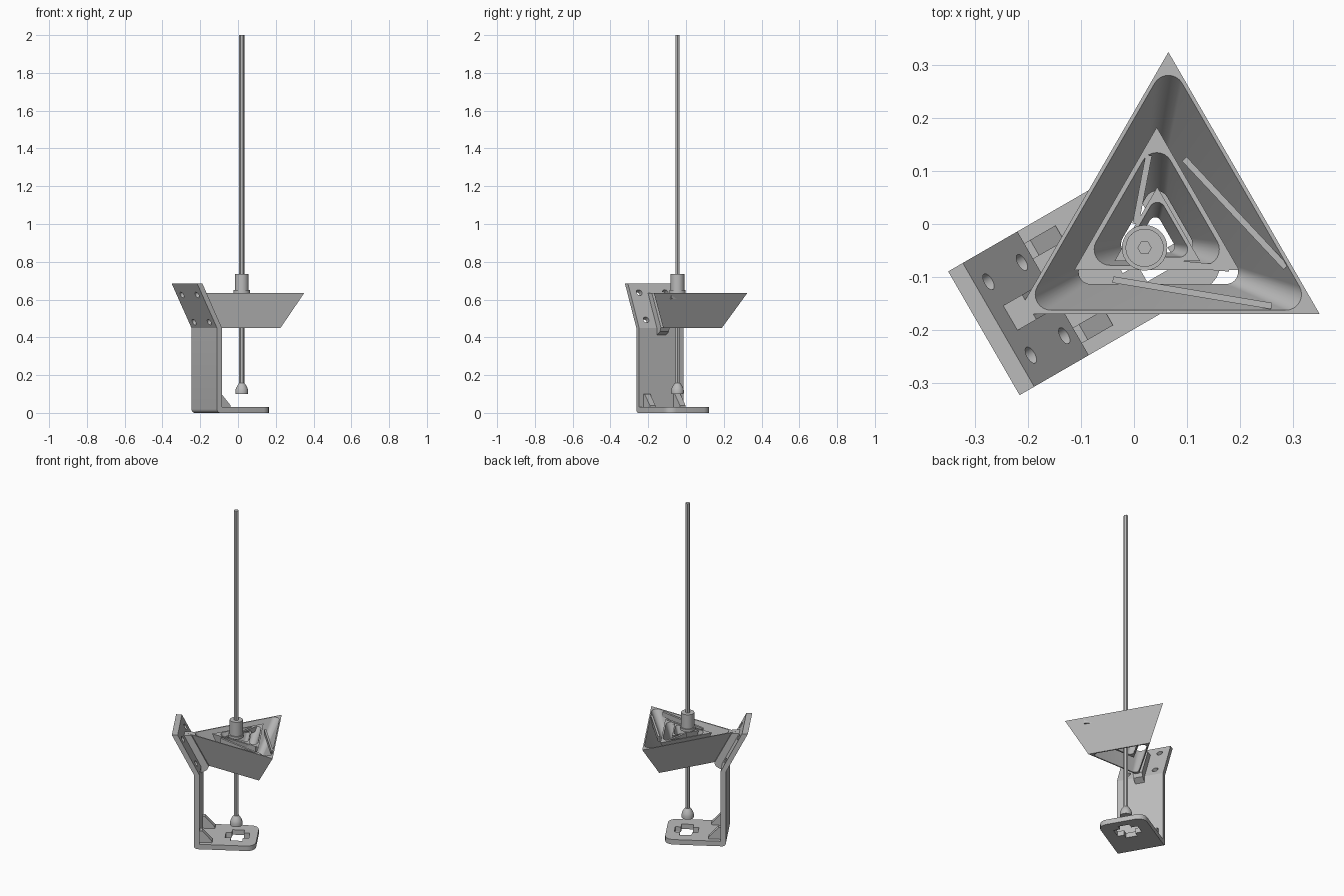
import bpy, bmesh
from math import radians, cos, sin, pi
from mathutils import Matrix, Vector

cube = bpy.data.objects.get("Cube")
if cube:
    bpy.data.objects.remove(cube, do_unlink=True)

grey = bpy.data.materials.new("plain_grey")
grey.use_nodes = True
colour = (0.5, 0.5, 0.5, 1)
grey.diffuse_color = colour
grey.node_tree.nodes["Principled BSDF"].inputs["Base Color"].default_value = colour

TURN = Matrix.Rotation(radians(30), 4, 'Z')   # the bracket faces along this turned axis
MID = -0.037                                  # bracket centre line, sideways
HALF = 0.135                                  # half of the bracket width
RIM = 0.635                                   # height of the tray rim


def finish(name, bm, smooth=False):
    bmesh.ops.recalc_face_normals(bm, faces=bm.faces)
    mesh = bpy.data.meshes.new(name)
    bm.to_mesh(mesh)
    bm.free()
    mesh.materials.append(grey)
    ob = bpy.data.objects.new(name, mesh)
    bpy.context.collection.objects.link(ob)
    if smooth:
        activate(ob)
        bpy.ops.object.shade_smooth_by_angle(angle=radians(35))
    return ob


def activate(ob):
    bpy.ops.object.select_all(action='DESELECT')
    ob.select_set(True)
    bpy.context.view_layer.objects.active = ob


def loft(lower, upper):
    """Closed solid between two matching loops."""
    bm = bmesh.new()
    a = [bm.verts.new(p) for p in lower]
    b = [bm.verts.new(p) for p in upper]
    bm.faces.new(a)
    bm.faces.new(b)
    for i in range(len(a)):
        j = (i + 1) % len(a)
        bm.faces.new((a[i], a[j], b[j], b[i]))
    return bm


def slab(profile, centre, half):
    """Side profile (along, up) extruded across the bracket."""
    return loft([(u, centre - half, z) for u, z in profile],
                [(u, centre + half, z) for u, z in profile])


def cut(ob, cutter):
    cutter.hide_render = True
    mod = ob.modifiers.new("cut", 'BOOLEAN')
    mod.operation = 'DIFFERENCE'
    mod.solver = 'EXACT'
    mod.object = cutter
    activate(ob)
    bpy.ops.object.modifier_apply(modifier=mod.name)
    bpy.data.objects.remove(cutter, do_unlink=True)


def triangle(centre, size, z, radius=0.0):
    """Triangle loop pointing to +y, with optional rounded corners."""
    pts = []
    for k in range(3):
        a = pi / 2 + k * 2 * pi / 3
        d = size - 2 * radius
        x, y = centre[0] + d * cos(a), centre[1] + d * sin(a)
        if not radius:
            pts.append((x, y, z))
            continue
        for s in range(9):
            t = a + (s / 8 - 0.5) * 2 * pi / 3
            pts.append((x + radius * cos(t), y + radius * sin(t), z))
    return pts


def funnel(name, top, bottom, top_size, bottom_size, z_top, z_low, wall, radius):
    """Three-sided sloping tray with a rounded opening right through it."""
    body = finish(name, loft(triangle(bottom, bottom_size, z_low),
                             triangle(top, top_size, z_top)))
    top, bottom = Vector(top), Vector(bottom)
    ends = []
    for t in (-0.1, 1.1):
        c = bottom.lerp(top, t)
        size = bottom_size + (top_size - bottom_size) * t - 2 * wall
        ends.append(triangle(c, size, z_low + (z_top - z_low) * t,
                             radius * (0.75 + 0.25 * t)))
    cut(body, finish(name + "_cutter", loft(*ends)))
    activate(body)
    bpy.ops.object.shade_smooth_by_angle(angle=radians(25))


def rib(name, start, end, top=RIM - 0.003, depth=0.03, width=0.012):
    a, b = Vector(start), Vector(end)
    bm = bmesh.new()
    bmesh.ops.create_cube(bm, size=1)
    d = b - a
    mid = (a + b) / 2
    bm.transform(Matrix.Translation((mid.x, mid.y, top - depth / 2))
                 @ Matrix.Rotation(Vector((1, 0)).angle_signed(d) * -1, 4, 'Z')
                 @ Matrix.Diagonal((d.length, width, depth, 1)))
    finish(name, bm)


def lathe(name, centre, profile, sides=32, smooth=True):
    bm = bmesh.new()
    rings = [[bm.verts.new((centre[0] + r * cos(2 * pi * i / sides),
                            centre[1] + r * sin(2 * pi * i / sides), z))
              for i in range(sides)] for r, z in profile]
    bm.faces.new(rings[0])
    bm.faces.new(rings[-1])
    for a, b in zip(rings, rings[1:]):
        for i in range(sides):
            j = (i + 1) % sides
            bm.faces.new((a[i], a[j], b[j], b[i]))
    finish(name, bm, smooth)


# Bracket: foot, post and leaning back plate in one bent section
bm = slab([(-0.228, 0), (-0.228, 0.45), (-0.349, 0.685), (-0.317, 0.685),
           (-0.198, 0.45), (-0.198, 0.03), (0.11, 0.03), (0.11, 0)], MID, HALF)


def edges_where(test):
    return [e for e in bm.edges if all(test(v.co) for v in e.verts)]


corners = [e for e in edges_where(lambda c: c.x > 0.1)
           if abs(e.verts[0].co.z - e.verts[1].co.z) > 0.01]
bmesh.ops.bevel(bm, geom=corners, offset=0.05, segments=6, profile=0.5, affect='EDGES')
heel = edges_where(lambda c: c.x < -0.22 and c.z < 0.001)
bmesh.ops.bevel(bm, geom=heel, offset=0.02, segments=4, profile=0.5, affect='EDGES')
bm.transform(TURN)
bracket = finish("bracket", bm)

# Screw holes through the back plate
lean = Matrix.Rotation(radians(63), 4, 'Y')
for u, z in ((-0.306, 0.63), (-0.231, 0.487)):
    for side in (-1, 1):
        bm = bmesh.new()
        bmesh.ops.create_cone(bm, cap_ends=True, segments=20, radius1=0.017,
                              radius2=0.017, depth=0.12)
        bm.transform(TURN @ Matrix.Translation((u, MID + side * 0.08, z)) @ lean)
        cut(bracket, finish("screw_hole", bm))

# Cross-shaped opening in the foot
for long_u, long_v in ((0.065, 0.033), (0.033, 0.07)):
    bm = slab([(-long_u, -0.05), (long_u, -0.05), (long_u, 0.08), (-long_u, 0.08)],
              MID, long_v)
    bm.transform(TURN)
    cut(bracket, finish("foot_opening", bm))
activate(bracket)
bpy.ops.object.shade_smooth_by_angle(angle=radians(25))

# Gussets between foot and post
for side, name in ((-1, "right_gusset"), (1, "left_gusset")):
    bm = slab([(-0.2, 0.028), (-0.2, 0.1), (-0.185, 0.1), (-0.13, 0.04), (-0.13, 0.028)],
              MID + side * 0.092, 0.017)
    bm.transform(TURN)
    finish(name, bm)

# Arm joining the tray corner to the back plate
bm = slab([(-0.295, RIM - 0.001), (-0.25, RIM - 0.001), (-0.155, 0.452),
           (-0.165, 0.43), (-0.2, 0.41), (-0.203, 0.45)], MID, 0.027)
bm.transform(TURN)
finish("tray_arm", bm)

# Three nested trays
funnel("outer_tray", (0.065, -0.005), (0.046, -0.017), 0.33, 0.207, RIM, 0.45, 0.007, 0.03)
funnel("middle_tray", (0.043, 0.003), (0.043, -0.012), 0.18, 0.115, RIM - 0.005, 0.51, 0.009, 0.03)
funnel("inner_tray", (0.044, -0.023), (0.04, -0.028), 0.093, 0.066, RIM - 0.005, 0.56, 0.007, 0.015)

# Ribs linking the trays
rib("outer_rib_back", (0.095, 0.123), (0.287, -0.082))
rib("outer_rib_front", (-0.04, -0.105), (0.26, -0.155))
rib("inner_rib_back", (0.028, 0.13), (0.003, 0.0))
rib("inner_rib_front", (0.045, -0.072), (0.18, -0.084))

# Rod with its collar and end weight
ROD = (0.02, -0.045)
lathe("rod", ROD, [(0.0135, 0.12), (0.0135, 2.0)], sides=6, smooth=False)
lathe("collar", ROD, [(0.043, RIM), (0.043, 0.65), (0.036, 0.65), (0.036, 0.735)])
lathe("end_weight", ROD, [(0.033, 0.1), (0.034, 0.118), (0.03, 0.132), (0.022, 0.147),
                          (0.014, 0.158)])
